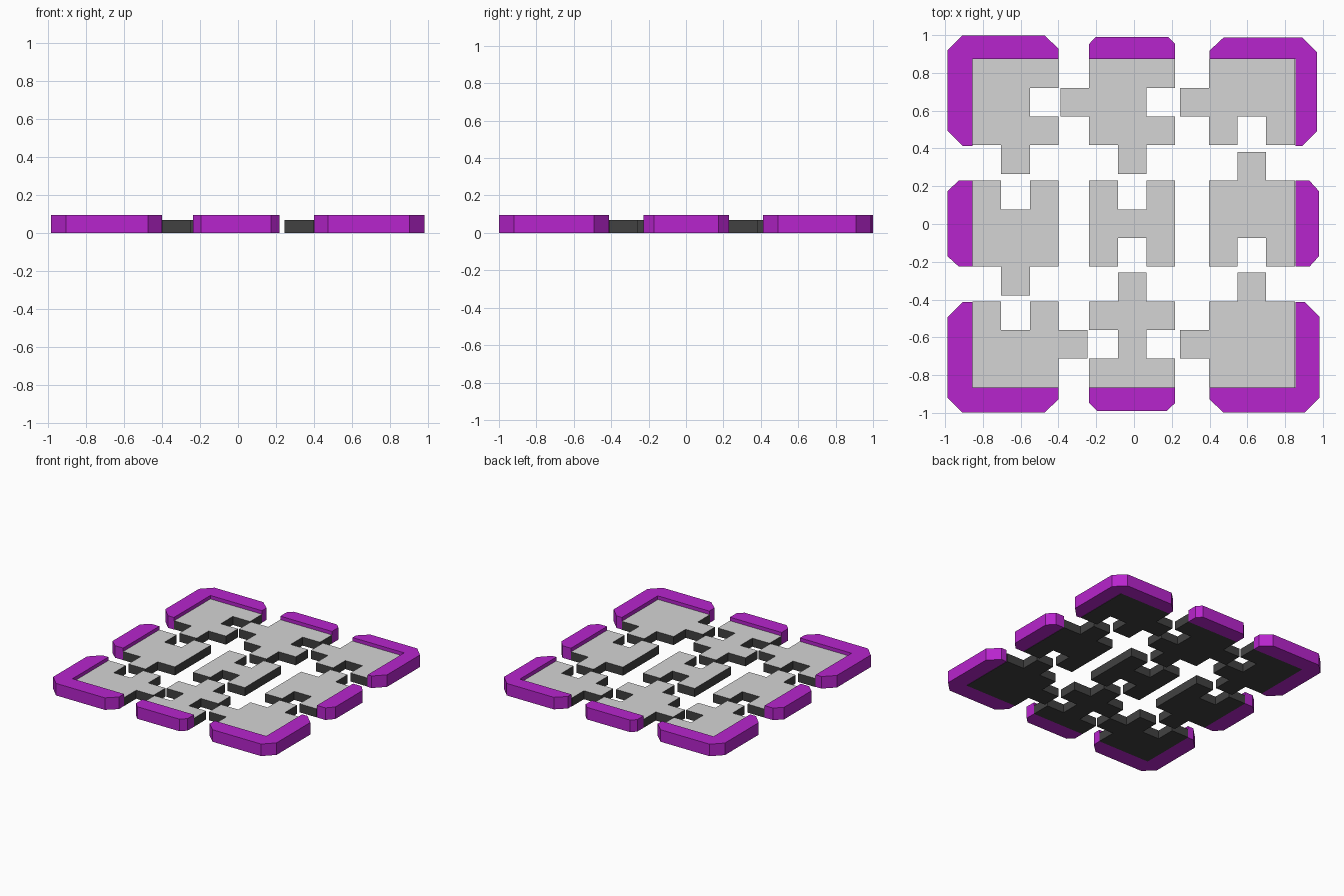
import bpy, bmesh

if "Cube" in bpy.data.objects:
    bpy.data.objects.remove(bpy.data.objects["Cube"])

STEP = 0.152                      # tab width; a piece is 3 x 3 steps
COLS = [-0.855, -0.238, 0.396]    # left edges of the piece columns
ROWS = [-0.865, -0.226, 0.417]    # lower edges of the piece rows
TILE_H, RIM_H = 0.068, 0.096


def material(name, rgb):
    m = bpy.data.materials.new(name)
    m.diffuse_color = (*rgb, 1)
    m.use_nodes = True
    m.node_tree.nodes["Principled BSDF"].inputs["Base Color"].default_value = m.diffuse_color
    return m


DARK = material("dark grey", (0.053, 0.053, 0.053))
LIGHT = material("light grey", (0.66, 0.66, 0.66))
PURPLE = material("purple", (0.476, 0.018, 0.61))


def prism(name, outline, height, side_mat, top_mat=None):
    """Extrude a counter-clockwise outline upward from the ground."""
    bm = bmesh.new()
    base = bm.faces.new([bm.verts.new((x, y, 0)) for x, y in outline])
    new = bmesh.ops.extrude_face_region(bm, geom=[base], use_keep_orig=True)["geom"]
    bmesh.ops.translate(bm, vec=(0, 0, height),
                        verts=[v for v in new if isinstance(v, bmesh.types.BMVert)])
    bmesh.ops.recalc_face_normals(bm, faces=bm.faces[:])
    if top_mat:
        for f in bm.faces:
            f.material_index = int(f.normal.z > 0.5)
    me = bpy.data.meshes.new(name)
    bm.to_mesh(me)
    bm.free()
    me.materials.append(side_mat)
    if top_mat:
        me.materials.append(top_mat)
    ob = bpy.data.objects.new(name, me)
    bpy.context.collection.objects.link(ob)


def jigsaw(x0, y0, sides):
    """Outline of a square with a tab (1), notch (-1) or flat (0) on the
    bottom, right, top and left sides."""
    s = STEP
    x, y = x0, y0
    dx, dy = 1, 0
    pts = []
    for kind in sides:
        along = [(0, 0)]
        if kind:
            along += [(1, 0), (1, kind), (2, kind), (2, 0)]
        for a, out in along:      # outward is to the right of travel
            pts.append((x + s * (a * dx + out * dy), y + s * (a * dy - out * dx)))
        x, y = x + 3 * s * dx, y + 3 * s * dy
        dx, dy = -dy, dx
    return pts


# Jigsaw tiles: (bottom, right, top, left) for each row and column
tiles = {
    "front": [(0, 1, -1, 0), (0, -1, 1, -1), (0, 0, 1, 1)],
    "middle": [(1, 0, -1, 0), (-1, 0, -1, 0), (-1, 0, 1, 0)],
    "back": [(1, -1, 0, 0), (1, -1, 0, 1), (-1, 0, 0, 1)],
}
for (row, kinds), y0 in zip(tiles.items(), ROWS):
    for col, sides, x0 in zip(("left", "centre", "right"), kinds, COLS):
        prism(f"{row}_{col}_tile", jigsaw(x0, y0, sides), TILE_H, DARK, LIGHT)


def corner_rim(name, sx, sy, ex, ey):
    """L-shaped raised rim with clipped corners; ex, ey are outer extents."""
    ix = 0.855                                   # inner corner
    iy = 0.873 if sy > 0 else 0.865
    jx, jy = (0.40, 0.413)                       # open ends of the L
    c = 0.08
    pts = [(ix, iy), (ix, jy), (ex - c, jy), (ex, jy + c), (ex, ey - c),
           (ex - c, ey), (jx + c - 0.005, ey), (jx, ey - c + 0.01), (jx, iy)]
    pts = [(x * sx, y * sy) for x, y in pts]
    prism(name, pts if sx * sy > 0 else pts[::-1], RIM_H, PURPLE)


corner_rim("back_left_rim", -1, 1, 0.987, 0.999)
corner_rim("back_right_rim", 1, 1, 0.970, 0.988)
corner_rim("front_left_rim", -1, -1, 0.987, 0.999)
corner_rim("front_right_rim", 1, -1, 0.983, 0.999)


def edge_rim(name, a, b, inner, outer, c, d, place):
    """Straight rim from a to b with its outer corners clipped by c along, d across."""
    pts = [(a, inner), (b, inner), (b, outer - d), (b - c, outer),
           (a + c, outer), (a, outer - d)]
    prism(name, [place(u, v) for u, v in pts], RIM_H, PURPLE)


edge_rim("back_rim", -0.238, 0.218, 0.873, 0.991, 0.037, 0.038, lambda u, v: (u, v))
edge_rim("front_rim", -0.238, 0.218, 0.865, 0.989, 0.043, 0.042, lambda u, v: (u, -v))
edge_rim("left_rim", -0.226, 0.230, 0.855, 0.987, 0.055, 0.06, lambda u, v: (-v, u))
edge_rim("right_rim", -0.226, 0.229, 0.855, 0.979, 0.055, 0.05, lambda u, v: (v, u))
